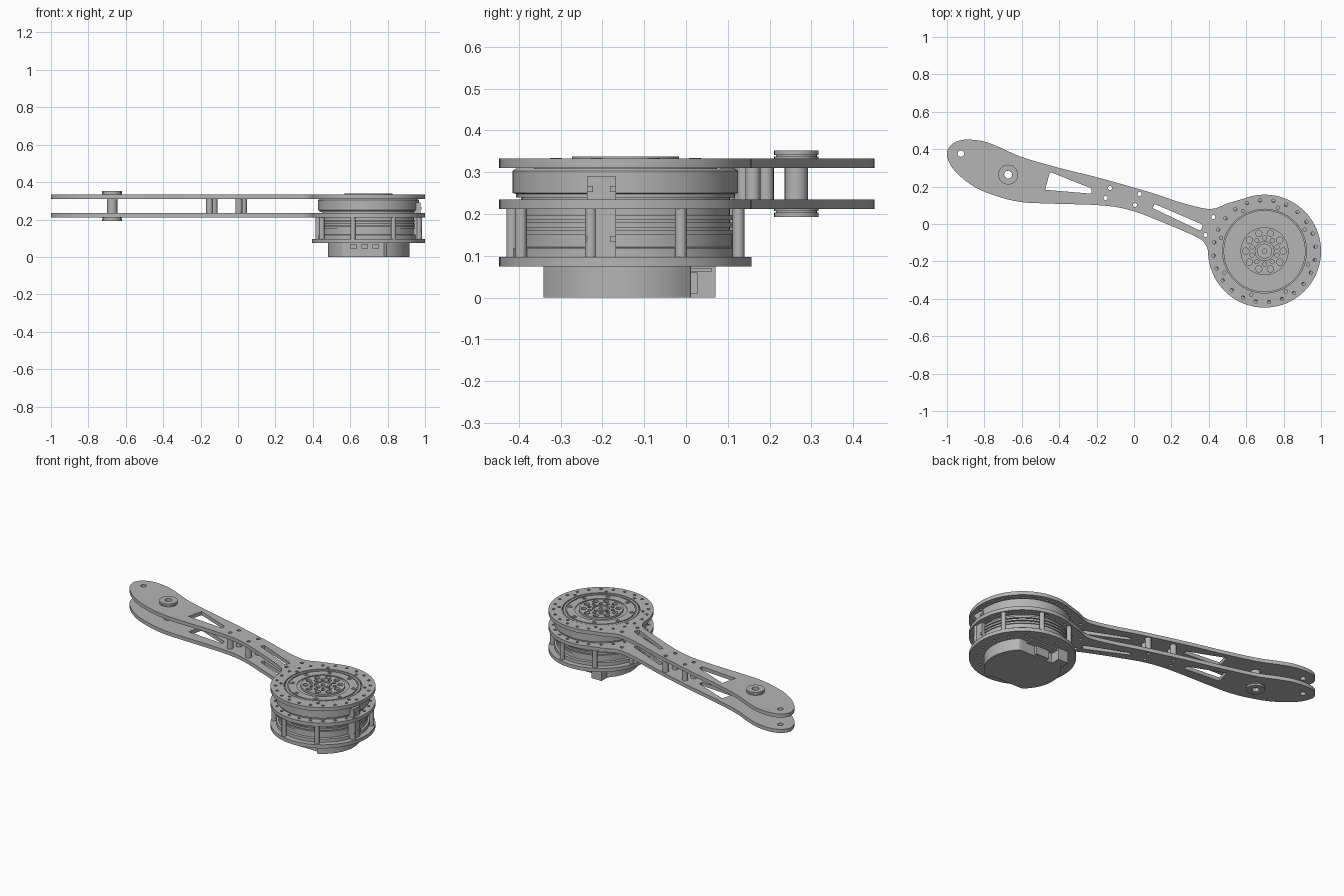
import bpy, bmesh, math
from mathutils import Vector

cube = bpy.data.objects.get("Cube")
if cube:
    bpy.data.objects.remove(cube, do_unlink=True)

metal = bpy.data.materials.new("satin grey metal")
metal.use_nodes = True
GREY = (0.46, 0.46, 0.46, 1)
metal.diffuse_color = GREY
metal.node_tree.nodes["Principled BSDF"].inputs["Base Color"].default_value = GREY

CX, CY = 0.698, -0.145      # motor axis


def finish(name, mesh):
    mesh.materials.clear()
    mesh.materials.append(metal)
    ob = bpy.data.objects.new(name, mesh)
    bpy.context.collection.objects.link(ob)
    bpy.ops.object.select_all(action='DESELECT')
    ob.select_set(True)
    bpy.context.view_layer.objects.active = ob
    bpy.ops.object.shade_smooth_by_angle(angle=math.radians(30))
    return ob


def circle(x, y, r, n=16):
    return [(x + r * math.cos(math.tau * i / n), y + r * math.sin(math.tau * i / n)) for i in range(n)]


def ring_points(r, n, start=0):
    return [(CX + r * math.cos(a), CY + r * math.sin(a))
            for a in (math.radians(start + 360 * i / n) for i in range(n))]


def plate(name, outline, holes, z0, z1):
    """Flat plate cut from an outline with holes."""
    cu = bpy.data.curves.new(name + "_outline", 'CURVE')
    cu.dimensions, cu.fill_mode, cu.extrude = '2D', 'BOTH', (z1 - z0) / 2
    for loop in [outline] + holes:
        sp = cu.splines.new('POLY')
        sp.points.add(len(loop) - 1)
        for p, (x, y) in zip(sp.points, loop):
            p.co = (x, y, 0, 1)
        sp.use_cyclic_u = True
    tmp = bpy.data.objects.new(name + "_tmp", cu)
    bpy.context.collection.objects.link(tmp)
    mesh = bpy.data.meshes.new_from_object(tmp.evaluated_get(bpy.context.evaluated_depsgraph_get()))
    bpy.data.objects.remove(tmp, do_unlink=True)
    for v in mesh.vertices:
        v.co.z += (z0 + z1) / 2
    bm = bmesh.new()
    bm.from_mesh(mesh)
    bmesh.ops.remove_doubles(bm, verts=bm.verts, dist=1e-5)
    bmesh.ops.recalc_face_normals(bm, faces=bm.faces)
    bm.to_mesh(mesh)
    bm.free()
    return finish(name, mesh)


def lathe(name, x, y, profile, n=64):
    """Spin an (r, z) profile round a vertical axis."""
    bm = bmesh.new()
    vs = [bm.verts.new((x + r, y, z)) for r, z in profile]
    es = [bm.edges.new(p) for p in zip(vs, vs[1:])]
    bmesh.ops.spin(bm, geom=vs + es, cent=(x, y, 0), axis=(0, 0, 1), angle=math.tau, steps=n)
    bmesh.ops.remove_doubles(bm, verts=bm.verts, dist=1e-5)
    bmesh.ops.recalc_face_normals(bm, faces=bm.faces)
    mesh = bpy.data.meshes.new(name)
    bm.to_mesh(mesh)
    bm.free()
    return finish(name, mesh)


def tube(name, x, y, r, z0, z1, hole=0, n=20):
    return lathe(name, x, y, [(hole, z0), (r, z0), (r, z1), (hole, z1)] + ([(hole, z0)] if hole else []), n)


def box(name, x, y, z):
    """Box from three (low, high) ranges."""
    bm = bmesh.new()
    bmesh.ops.create_cube(bm, size=1)
    for v in bm.verts:
        v.co = [lo + (c + 0.5) * (hi - lo) for c, (lo, hi) in zip(v.co, (x, y, z))]
    mesh = bpy.data.meshes.new(name)
    bm.to_mesh(mesh)
    bm.free()
    return finish(name, mesh)


def smooth_path(pts, steps=5):
    """Open Catmull-Rom curve through the points."""
    p = [Vector(q) for q in [pts[0]] + pts + [pts[-1]]]
    out = []
    for a, b, c, d in zip(p, p[1:], p[2:], p[3:]):
        for t in (i / steps for i in range(steps)):
            out.append(tuple(0.5 * (2 * b + (c - a) * t + (2 * a - 5 * b + 4 * c - d) * t * t
                                    + (3 * b - a - 3 * c + d) * t ** 3)))
    return out + [tuple(pts[-1])]


# Arm plates: curved arm flowing into a round motor flange
R = 0.302
arm = smooth_path([(0.585, 0.135), (0.5, 0.11), (0.43, 0.083), (0.366, 0.085), (0.243, 0.117), (0.083, 0.17),
                   (-0.184, 0.246), (-0.4, 0.30), (-0.6, 0.358), (-0.718, 0.41), (-0.81, 0.443), (-0.915, 0.45),
                   (-0.98, 0.42), (-1, 0.365), (-0.958, 0.283), (-0.85, 0.197), (-0.72, 0.144), (-0.6, 0.117),
                   (-0.478, 0.11), (-0.184, 0.1), (-0.024, 0.075), (0.136, 0.016), (0.323, -0.064),
                   (0.376, -0.1), (0.396, -0.145)])
flange = [(CX + R * math.cos(a), CY + R * math.sin(a))
          for a in (math.radians(180 + 292 * i / 72) for i in range(1, 72))]
spacers = [(-0.128, 0.192), (-0.152, 0.139), (0.03, 0.16), (0.005, 0.101)]
pivot = (-0.673, 0.264)
slots = [[(-0.45, 0.277), (-0.435, 0.273), (-0.232, 0.192), (-0.227, 0.183), (-0.227, 0.162), (-0.475, 0.183)],
         [(0.11, 0.107), (0.36, 0.0), (0.368, -0.008), (0.36, -0.03), (0.348, -0.033), (0.1, 0.085)]]
holes = [circle(x, y, 0.011, 12) for x, y in spacers + [(0.424, 0.037), (0.382, -0.059)]]
holes += [circle(*pivot, 0.021), circle(-0.926, 0.376, 0.017)] + slots
rim_holes = [circle(x, y, 0.009, 10) for x, y in ring_points(0.273, 24, 5)]
rim_holes += [circle(x, y, 0.009, 10) for x, y in ring_points(0.243, 8, 28)]
bore = [circle(CX, CY, 0.224, 64)]
for name, z in (("upper_arm_plate", 0.31), ("lower_arm_plate", 0.212)):
    plate(name, arm + flange, holes + rim_holes + bore, z, z + 0.023)

# Spacers between the arm plates and the pivot bushing near the tip
for x, y in spacers:
    tube("arm_spacer", x, y, 0.018, 0.235, 0.31, 0.011)
tube("pivot_spacer", *pivot, 0.028, 0.235, 0.31, 0.021)
for name, z, s in (("upper_pivot_bushing", 0.333, 1), ("lower_pivot_bushing", 0.212, -1)):
    steps = [(0.021, 0), (0.053, 0), (0.053, 0.005), (0.049, 0.005), (0.049, 0.008),
             (0.053, 0.008), (0.053, 0.019), (0.021, 0.019), (0.021, 0)]
    lathe(name, *pivot, [(r, z + s * h) for r, h in steps], 32)

# Motor body with cooling grooves
profile = [(0, 0.09), (0.268, 0.09), (0.268, 0.118), (0.256, 0.121), (0.256, 0.15)]
for z in (0.15, 0.168, 0.186):
    profile += [(0.262, z), (0.262, z + 0.012), (0.25, z + 0.012), (0.25, z + 0.018)]
profile += [(0.25, 0.24), (0.262, 0.24), (0.262, 0.248), (0.27, 0.25), (0.27, 0.303), (0.262, 0.309),
            (0.219, 0.309), (0.219, 0.331), (0.205, 0.331), (0.205, 0.326), (0.198, 0.326), (0.198, 0.331),
            (0.15, 0.331), (0.15, 0.326), (0, 0.326)]
lathe("motor_body", CX, CY, profile, 80)

# Output face: pierced rotor disc, hub and screws
pierced = [circle(x, y, 0.017, 14) for x, y in ring_points(0.1, 10)]
pierced += [circle(x, y, 0.011, 12) for x, y in ring_points(0.07, 10, 18)]
plate("rotor_face", circle(CX, CY, 0.128, 64), pierced + [circle(CX, CY, 0.05, 32)], 0.322, 0.338)
lathe("rotor_hub", CX, CY, [(0.012, 0.324), (0.04, 0.324), (0.04, 0.335), (0.03, 0.335), (0.03, 0.338),
                            (0.012, 0.338), (0.012, 0.324)], 32)
for x, y in ring_points(0.18, 8, 22.5):
    tube("face_screw", x, y, 0.014, 0.328, 0.334, 0.007, 12)

# Bottom flange and its posts
bottom_holes = [circle(x, y, 0.009, 10) for x, y in ring_points(0.25, 16, 10)]
plate("bottom_flange", circle(CX, CY, R, 80), bottom_holes, 0.074, 0.097)
for x, y in ring_points(0.283, 8, 28):
    tube("flange_post", x, y, 0.014, 0.097, 0.212)

# Side clips with screws
for name, z in (("upper_clip", (0.235, 0.29)), ("lower_clip", (0.097, 0.212))):
    box(name, (CX + 0.24, CX + 0.278), (-0.237, -0.168), z)
for y in (-0.23, -0.175):
    for z in (0.14, 0.26):
        box("clip_screw", (CX + 0.27, CX + 0.283), (y - 0.007, y + 0.007), (z - 0.007, z + 0.007))

# Driver cover: disc with a flat back and a shallow front recess
cover, r = [], 0.218
for i in range(96):
    a = math.tau * i / 96
    x, y = CX + r * math.cos(a), CY + r * math.sin(a)
    if 0.52 < x < 0.785 and y < CY:
        y = max(y, -0.315)
    cover.append((x, min(y, 0.012)))
plate("driver_cover", cover, [], 0, 0.075)

# Connectors on the flat back and in the front recess
box("cable_foot", (0.545, 0.615), (0.012, 0.07), (0, 0.074))
box("power_socket", (0.65, 0.74), (0.01, 0.028), (0.008, 0.06))
box("circuit_board", (0.6, 0.8), (0.01, 0.062), (0.062, 0.07))
for x in (0.6, 0.66, 0.72):
    box("signal_socket", (x, x + 0.035), (-0.335, -0.31), (0.045, 0.066))
